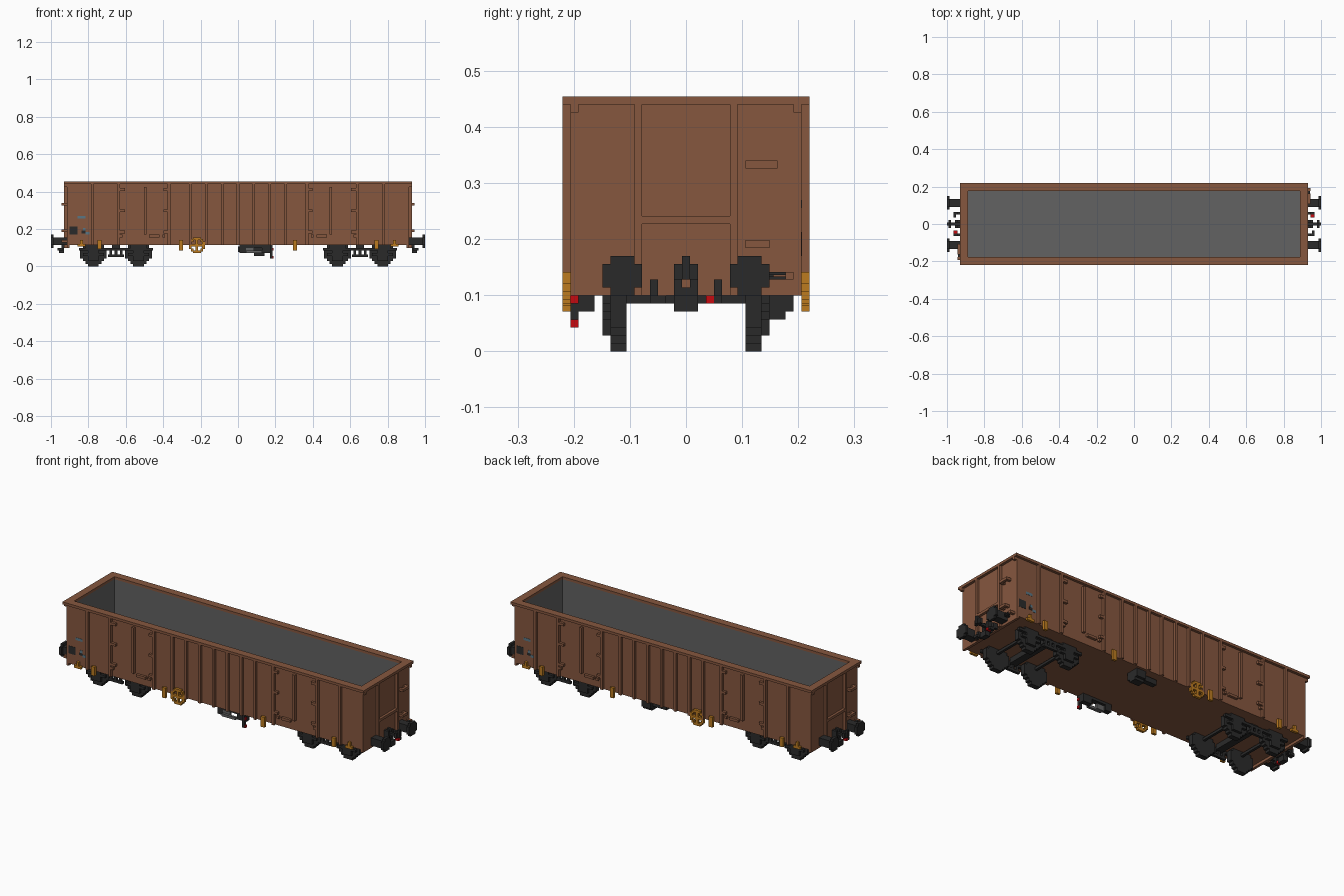
import bpy, bmesh

cube = bpy.data.objects.get("Cube")
if cube:
    bpy.data.objects.remove(cube, do_unlink=True)

U = 2 / 141  # one building unit; all sizes below are in these units


def material(name, hex_rgb):
    def lin(c):
        c /= 255
        return c / 12.92 if c <= 0.04045 else ((c + 0.055) / 1.055) ** 2.4
    col = [lin((hex_rgb >> s) & 255) for s in (16, 8, 0)] + [1]
    m = bpy.data.materials.new(name)
    m.use_nodes = True
    m.diffuse_color = col
    m.node_tree.nodes["Principled BSDF"].inputs["Base Color"].default_value = col
    return m


BROWN = material("wagon_brown", 0x86573F)
GREY = material("interior_grey", 0x626262)
BLACK = material("running_gear_black", 0x2A2A2A)
ORANGE = material("bracket_orange", 0xBC7B20)
RED = material("signal_red", 0xC60A10)
SIGN = material("sign_blue_grey", 0x5A7684)


def add_box(bm, b):
    x0, x1, y0, y1, z0, z1 = b
    vs = bmesh.ops.create_cube(bm, size=1)["verts"]
    for v in vs:
        v.co = ((x0 + (v.co.x + .5) * (x1 - x0)) * U,
                (y0 + (v.co.y + .5) * (y1 - y0)) * U,
                (z0 + (v.co.z + .5) * (z1 - z0)) * U)


def finish(bm, name, mats):
    me = bpy.data.meshes.new(name)
    bm.to_mesh(me)
    bm.free()
    for m in mats:
        me.materials.append(m)
    ob = bpy.data.objects.new(name, me)
    bpy.context.collection.objects.link(ob)


def boxes(name, mat, items):
    bm = bmesh.new()
    for b in items:
        add_box(bm, b)
    finish(bm, name, [mat])


def mx(items):  # add copies mirrored left to right
    return items + [(-b[1], -b[0], *b[2:]) for b in items]


def my(items):  # add copies mirrored front to back
    return items + [(b[0], b[1], -b[3], -b[2], b[4], b[5]) for b in items]


def rot(items):  # add copies turned half a circle
    return items + [(-b[1], -b[0], -b[3], -b[2], b[4], b[5]) for b in items]


def shift(items, dx):
    return [(b[0] + dx, b[1] + dx, *b[2:]) for b in items]


# Open tub: brown outside, grey inside
bm = bmesh.new()
add_box(bm, (-64.5, 64.5, -14.5, 14.5, 8, 31))
top = max(bm.faces, key=lambda f: f.calc_center_median().z)
bmesh.ops.inset_region(bm, faces=[top], thickness=2 * U, use_even_offset=True)
ext = bmesh.ops.extrude_discrete_faces(bm, faces=[top])["faces"]
bmesh.ops.translate(bm, verts=ext[0].verts, vec=(0, 0, -21 * U))
for f in bm.faces:
    inside = all(abs(v.co.x) < 63.5 * U and abs(v.co.y) < 13.5 * U for v in f.verts)
    f.material_index = 1 if inside else 0
finish(bm, "wagon_body", [BROWN, GREY])

# Top rim and end sills
boxes("top_rim", BROWN, my([(-65.5, 65.5, -15.5, -12.5, 31, 32)]) +
      mx([(62.5, 65.5, -12.5, 12.5, 31, 32)]))
boxes("end_sill", BROWN, mx([(63.5, 64.5, -14.5, 14.5, 7, 8)]))

# Vertical ribs on both sides
ribs = [(c - .5, c + .5, -15.5, -14.5, 8, 31) for c in (6, 12, 18, 26, 45, 55)]
ribs.append((34.5, 35.5, -15.5, -14.5, 12, 30))
boxes("side_ribs", BROWN, my(mx(ribs) + [(-.5, .5, -15.5, -14.5, 8, 31)]))

# Door hinges and latch rails
hinges = []
for z in (12.5, 20.5, 28.5):
    hinges += [(26.5, 28, -15.5, -14.5, z, z + 1), (42.5, 44.5, -15.5, -14.5, z, z + 1)]
boxes("door_hinges", BROWN, my(mx(hinges)))
boxes("door_latches", BROWN, my(mx([(29.5, 33.5, -15.5, -14.5, 11, 12),
                                    (27.5, 28.5, -15.5, -14.5, 11, 12),
                                    (43.5, 44.5, -15.5, -14.5, 11, 12)])))

# Ribs, cross bar and corner gussets on the ends
boxes("end_ribs", BROWN, mx(my([(64.5, 65.5, 5.5, 6.5, 7, 31),
                                (64.5, 65.5, 13.5, 14.5, 30, 31)]) +
                            [(64.5, 65.5, -5.5, 5.5, 16, 17)]))
boxes("grab_rails", BROWN, rot([(65.5, 66.5, 7.5, 11.5, 23, 24),
                                (65.5, 66.5, 7.5, 10.5, 13, 14),
                                (64.5, 65.5, 7.5, 8.5, 23, 24),
                                (64.5, 65.5, 10.5, 11.5, 23, 24),
                                (64.5, 65.5, 7.5, 8.5, 13, 14),
                                (64.5, 65.5, 9.5, 10.5, 13, 14),
                                (64.5, 66.5, 12.5, 13.5, 9, 10)]))
boxes("brake_rods", BLACK, rot([(65.5, 66.3, 10, 12.5, 9, 9.4),
                                (65.5, 66.3, 10, 12.5, 9.6, 10),
                                (64.5, 65.5, 10, 11, 9, 10)]))

# Buffers: stepped round heads on square shafts
boxes("buffers", BLACK, mx(my([(69.5, 70.5, 5.5, 10.5, 8, 11),
                               (69.5, 70.5, 6.5, 9.5, 7, 12),
                               (64.5, 69.5, 6.5, 9.5, 8, 11)])))

# Coupling hook and hoses
boxes("coupling", BLACK, mx([(64.5, 69.5, -.5, .5, 9, 10), (69.5, 70.5, -.5, .5, 9, 12),
                             (69, 70, -1.5, 1.5, 9, 11), (64.5, 66.5, -1.5, 1.5, 7, 8),
                             (64.5, 66.5, -1.5, -.5, 7, 11), (64.5, 66.5, .5, 1.5, 7, 11),
                             (65.5, 67.5, -1.5, 1.5, 5, 7)]))
boxes("brake_hoses", BLACK, mx(my([(64.5, 66.5, 3.5, 4.5, 7, 9),
                                   (66, 68, 3.5, 4.5, 6, 7)])) +
      rot([(67, 68, -3.5, -2.5, 6, 7)]))
boxes("hose_taps", RED, rot([(66.5, 68.1, 2.5, 3.5, 6, 7)]))

# Bogies: stepped round wheels, axles and side frames
wheel, frame = [], [(-14, 14, 9.5, 10.5, 6, 7), (-3, 3, 9.5, 10.5, 3.6, 4.6)]
for c in (-8.5, 8.5):
    for half, z0, z1 in ((2, 0, 1), (3, 1, 2), (4, 2, 3), (5, 3, 7), (4, 7, 8)):
        wheel.append((c - half, c + half, 7.5, 9.5, z0, z1))
    frame += [(c - 2, c + 2, 9.5, 10.5, 2, 6), (c - 4, c + 4, 9.5, 10.5, 4, 5),
              (c - 3, c + 3, 9.5, 10.5, 7, 8)]
frame += [(x - .5, x + .5, 9.5, 10.5, 4, 6) for x in (-2, 0, 2)]
axles = [(c - .5, c + .5, -7.5, 7.5, 6, 7) for c in (-8.5, 8.5)]
axles += [(-1.5, 1.5, -9.5, 9.5, 6, 8)]
for label, dx in (("right", -46), ("left", 46)):
    boxes(label + "_wheels", BLACK, shift(my(wheel), dx))
    boxes(label + "_bogie_frame", BLACK, shift(my(frame), dx))
    boxes(label + "_axles", BLACK, shift(axles, dx))

# Brake equipment under the floor
boxes("air_reservoir", BLACK, [(6, 10, 9.5, 12.5, 4, 8), (6, 10, 8.5, 13.5, 5, 8),
                               (0, 6, 10, 12, 5.5, 7.5)])
boxes("brake_gear", BLACK, [(.5, 13, -13.5, -11.5, 7, 8), (.5, 3, -13.5, -11.5, 5, 7),
                            (9, 13, -13.5, -11.5, 5, 7), (12, 13, -14.5, -13.5, 3, 8)])
boxes("brake_valve", GREY, [(3, 9, -14.5, -13.5, 5, 6), (3, 6, -13.5, -12.5, 5, 7)])
boxes("brake_lever_tips", RED, [(13, 13.3, -14.5, -13.5, 3, 4),
                                (13, 13.3, -14.5, -13.5, 6, 7)])

# Orange steps, tie-down brackets
boxes("orange_brackets", ORANGE, my(mx([(58.5, 59.5, -15.5, -14.5, 8, 10),
                                        (57.5, 60.5, -15.5, -14.5, 7.5, 8.5),
                                        (51.5, 53, -15.5, -14.5, 6.5, 10),
                                        (20.7, 22.3, -15.5, -14.5, 6, 10)])))

# Round handwheels: a quarter of the rim mirrored about the hub, plus spokes
hub = [(.5, 1.5, 0, 0, 2, 3), (1.3, 2.3, 0, 0, 1.3, 2.3), (2, 3, 0, 0, 0, 1.5),
       (0, .5, 0, 0, 0, 3), (.5, 2, 0, 0, 0, .5)]
rim = mx(hub)
rim += [(b[0], b[1], 0, 0, -b[5], -b[4]) for b in rim]
boxes("handwheels", ORANGE, my([(b[0] - 15.5, b[1] - 15.5, -15.5, -14.5, b[4] + 8, b[5] + 8)
                                for b in rim]))

# Plates near one end of each side
boxes("label_plates", BLACK, rot([(-63.5, -60.5, -14.6, -14.4, 12, 15),
                                  (-59, -57.5, -14.6, -14.4, 12.5, 13.5)]))
boxes("number_plates", SIGN, rot([(-60.5, -57.5, -14.6, -14.4, 18, 19),
                                  (-58.5, -57.5, -14.6, -14.4, 13.5, 14.5),
                                  (-57.5, -56, -14.6, -14.4, 12, 13)]))
